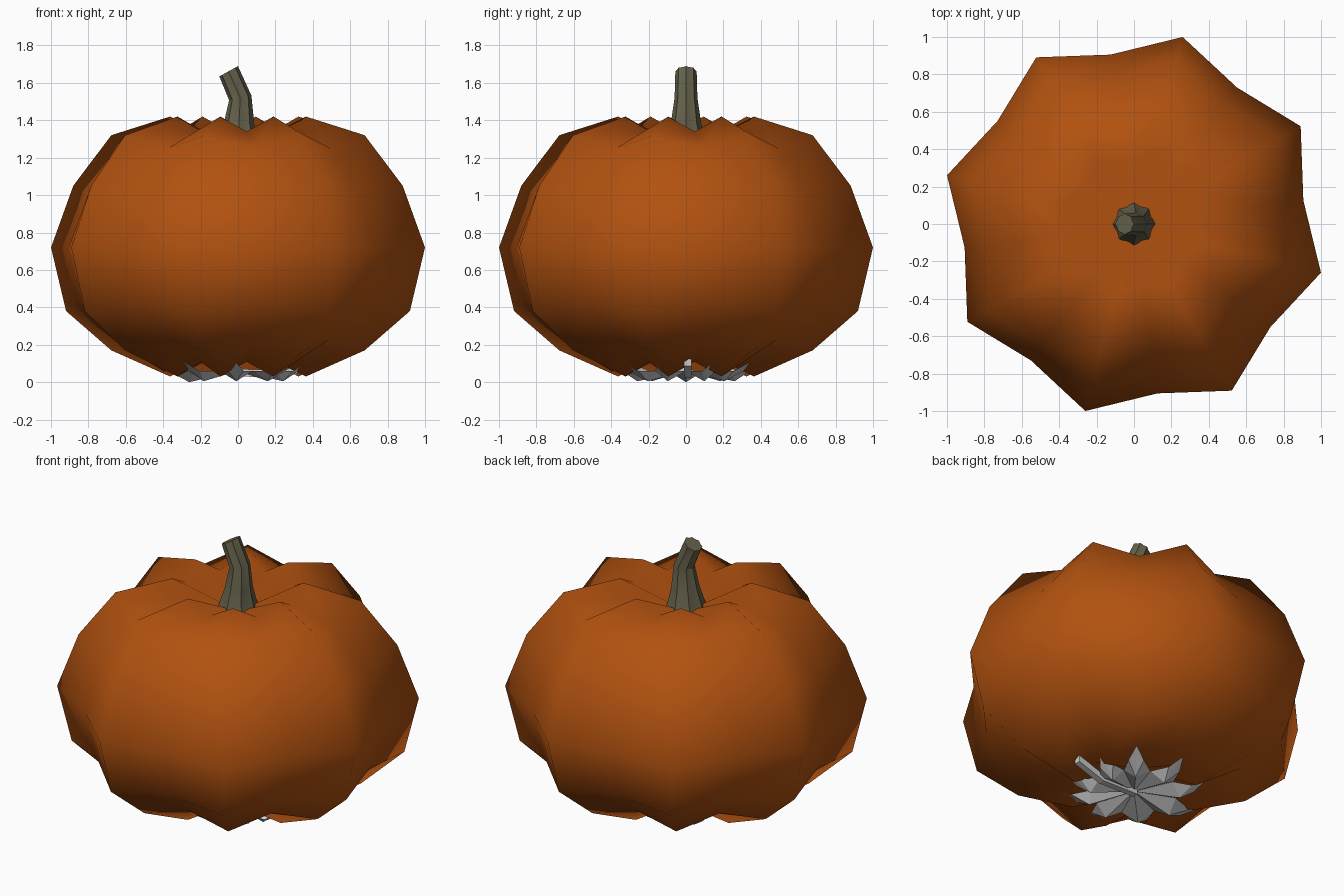
import bpy, math
from math import cos, sin, radians
from mathutils import Vector

if "Cube" in bpy.data.objects:
    bpy.data.objects.remove(bpy.data.objects["Cube"])


def material(name, rgb):
    m = bpy.data.materials.new(name)
    m.diffuse_color = (*rgb, 1)
    m.use_nodes = True
    m.node_tree.nodes["Principled BSDF"].inputs["Base Color"].default_value = m.diffuse_color
    return m


def make(name, verts, faces, mat, smooth=None):
    me = bpy.data.meshes.new(name)
    me.from_pydata([tuple(v) for v in verts], [], faces)
    me.materials.append(mat)
    ob = bpy.data.objects.new(name, me)
    bpy.context.collection.objects.link(ob)
    bpy.ops.object.select_all(action='DESELECT')
    bpy.context.view_layer.objects.active = ob
    ob.select_set(True)
    bpy.ops.object.mode_set(mode='EDIT')
    bpy.ops.mesh.select_all(action='SELECT')
    bpy.ops.mesh.normals_make_consistent(inside=False)
    bpy.ops.object.mode_set(mode='OBJECT')
    if smooth:
        bpy.ops.object.shade_smooth_by_angle(angle=radians(smooth))
    return ob


def bridge(rings, n):
    """Quads between consecutive rings of n vertices."""
    return [(r * n + i, r * n + (i + 1) % n, (r + 1) * n + (i + 1) % n, (r + 1) * n + i)
            for r in range(rings - 1) for i in range(n)]


orange = material("pumpkin orange", (0.44, 0.083, 0.005))
olive = material("stem olive", (0.13, 0.12, 0.07))
grey = material("leaf grey", (0.6, 0.6, 0.6))

# Pumpkin body: eight ridges, valleys are the ridge profile shrunk about the centre
N, MID = 16, 0.72
profile = [(0.375, 0.03), (0.70, 0.17), (0.95, 0.38), (1.033, 0.72),
           (0.91, 1.05), (0.70, 1.32), (0.375, 1.42)]
verts = []
for r, z in profile:
    for i in range(N):
        k = 1 if i % 2 == 0 else 0.885
        a = radians(30.4 + 22.5 * i)
        verts.append((r * k * cos(a), r * k * sin(a), MID + (z - MID) * k))
faces = bridge(len(profile), N)
low, high = len(verts), len(verts) + 1
verts += [(0, 0, 0.21), (0, 0, 1.23)]
last = (len(profile) - 1) * N
for i in range(N):
    j = (i + 1) % N
    faces += [(low, j, i), (high, last + i, last + j)]
make("pumpkin_body", verts, faces, orange, 75)

# Stem: fluted, bent towards -x with a slanted cut top; (x, z, radius, tilt)
path = [(0, 1.22, 0.13, 0), (0, 1.30, 0.105, 0), (0.005, 1.38, 0.082, 0),
        (0.012, 1.52, 0.061, 12), (-0.05, 1.662, 0.057, 29)]
verts = []
for x, z, r, tilt in path:
    t = radians(tilt)
    for i in range(16):
        k = r if i % 2 == 0 else r * 0.87
        a = radians(22.5 * i)
        u = k * cos(a)
        verts.append((x + u * cos(t), k * sin(a), z + u * sin(t)))
faces = bridge(len(path), 16) + [tuple(range(64, 80)), tuple(range(15, -1, -1))]
make("stem", verts, faces, olive, 30)

# Leaf under the pumpkin: lobed fan, tips curled up, symmetric about the x axis
tips = [(22, 0.41), (52, 0.44), (92, 0.42), (135, 0.41)]
tips = tips + [(180, 0.46)] + [(360 - a, r) for a, r in reversed(tips)]
verts, faces = [(0, 0, 0.06)], []
for n, (a, r) in enumerate(tips):
    nxt = tips[(n + 1) % len(tips)][0] + (360 if n == len(tips) - 1 else 0)
    half = (nxt - a) / 2
    for da, rr, z in ((0, 0.26, 0.005), (-7, r * 0.82, 0.06), (0, r, 0.11),
                      (7, r * 0.82, 0.06), (half, 0.25, 0.06)):
        t = radians(a + da)
        verts.append((rr * cos(t), rr * sin(t), z))
verts = [Vector(v) for v in verts]
verts[1 + 4 * 5].z = 0.0
M = len(tips)
for n in range(M):
    b, prev = 1 + 5 * n, 1 + 5 * ((n - 1) % M) + 4
    faces += [(0, prev, b), (0, b, b + 4), (prev, b + 1, b), (b, b + 3, b + 4),
              (b, b + 1, b + 2), (b, b + 2, b + 3)]
make("leaf", verts, faces, grey)

# Leaf stalk: small square bar along the rib to the +x side
verts = []
for x, z in ((0.0, 0.05), (0.25, 0.045), (0.43, 0.105)):
    for y, dz in ((-0.02, -0.02), (0.02, -0.02), (0.02, 0.02), (-0.02, 0.02)):
        verts.append((x, y + 0.01, z + dz))
make("leaf_stalk", verts, bridge(3, 4) + [(0, 1, 2, 3), (8, 9, 10, 11)], grey)
